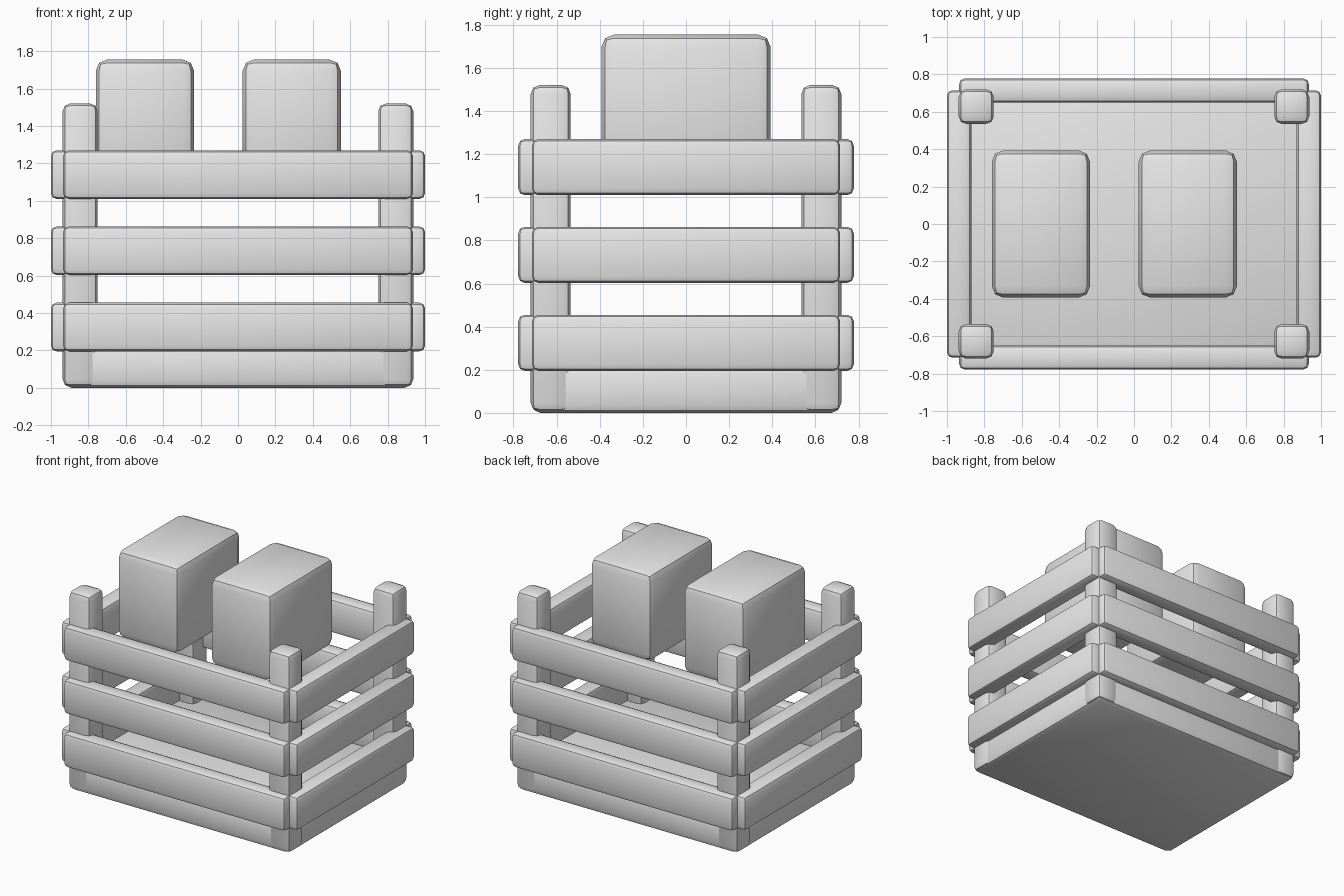
import bpy

if "Cube" in bpy.data.objects:
    bpy.data.objects.remove(bpy.data.objects["Cube"], do_unlink=True)

# Single light grey finish
grey = bpy.data.materials.new("light_grey")
grey.use_nodes = True
colour = (0.8, 0.8, 0.8, 1)
grey.diffuse_color = colour
grey.node_tree.nodes["Principled BSDF"].inputs["Base Color"].default_value = colour


def rounded_box(name, low, high, radius):
    """Soft-edged box spanning two opposite corners."""
    centre = [(a + b) / 2 for a, b in zip(low, high)]
    bpy.ops.mesh.primitive_cube_add(size=1, location=centre)
    box = bpy.context.object
    box.name = name
    box.scale = [b - a for a, b in zip(low, high)]
    bpy.ops.object.transform_apply(location=False, rotation=False, scale=True)
    bevel = box.modifiers.new("rounded_edges", "BEVEL")
    bevel.width = radius
    bevel.segments = 2
    bpy.ops.object.modifier_apply(modifier=bevel.name)
    bpy.ops.object.shade_smooth_by_angle()
    box.data.materials.append(grey)
    return box


# Crate floor
rounded_box("crate_floor", (-0.93, -0.715, 0), (0.93, 0.715, 0.22), 0.04)

# Corner posts
for side, sx in (("left", 1), ("right", -1)):
    for end, sy in (("front", -1), ("back", 1)):
        x0, x1 = sorted((sx * 0.75, sx * 0.937))
        y0, y1 = sorted((sy * 0.535, sy * 0.72))
        rounded_box(f"{end}_{side}_post", (x0, y0, 0.005), (x1, y1, 1.52), 0.04)

# Three rows of slats on all four sides
for row, z in (("lower", 0.195), ("middle", 0.603), ("upper", 1.01)):
    top = z + 0.26
    for end, sy in (("front", -1), ("back", 1)):
        y0, y1 = sorted((sy * 0.65, sy * 0.778))
        rounded_box(f"{row}_{end}_slat", (-0.935, y0, z), (0.935, y1, top), 0.03)
    for side, sx in (("left", 1), ("right", -1)):
        x0, x1 = sorted((sx * 0.87, sx))
        rounded_box(f"{row}_{side}_slat", (x0, -0.715, z), (x1, 0.715, top), 0.03)

# Two blocks held in the top of the crate
for side, x in (("left", 0.025), ("right", -0.76)):
    rounded_box(f"{side}_block", (x, -0.393, 1.08), (x + 0.525, 0.393, 1.755), 0.06)
